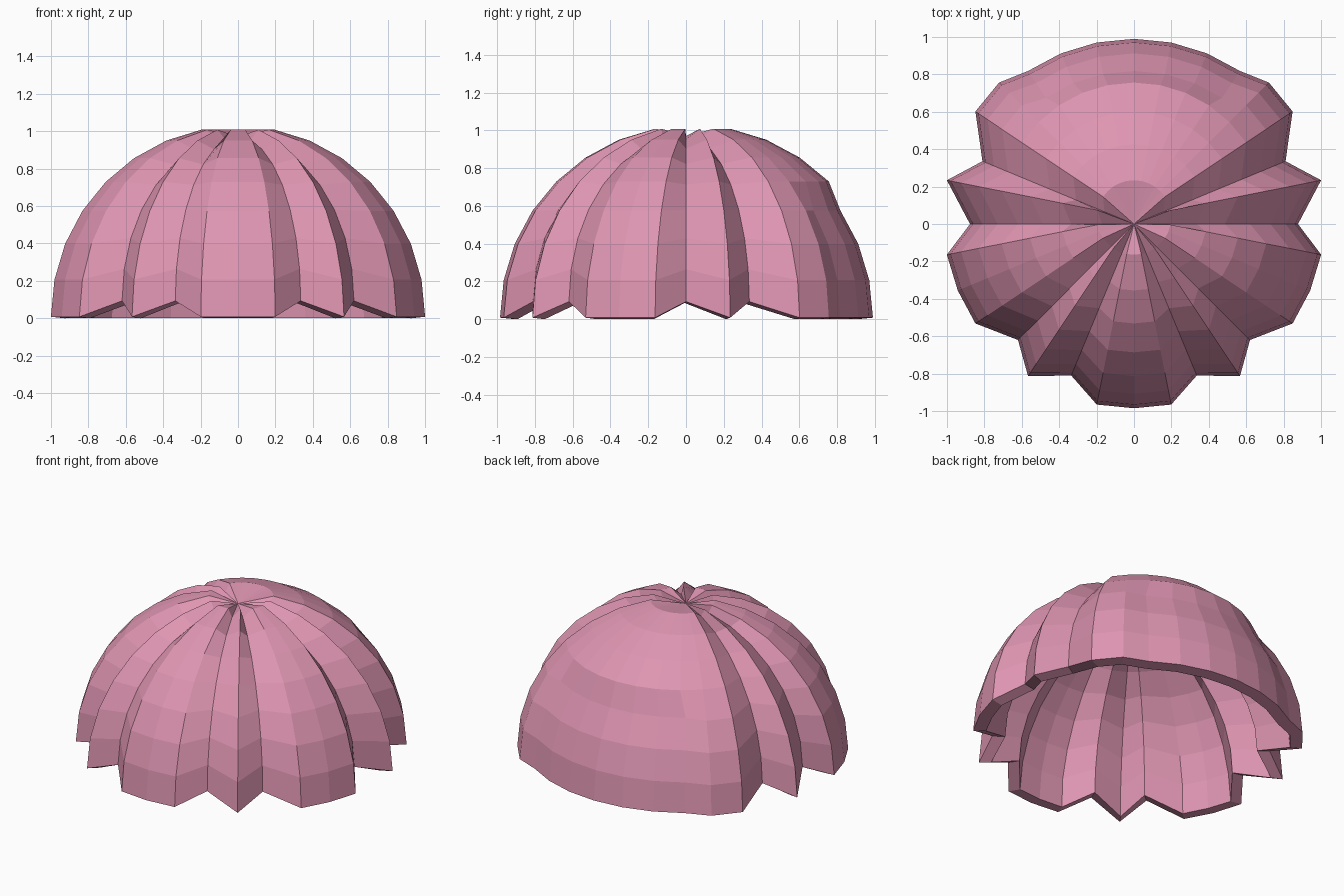
import bpy, bmesh, math

if "Cube" in bpy.data.objects:
    bpy.data.objects.remove(bpy.data.objects["Cube"])

SEG, RINGS = 32, 8
STEP = 2 * math.pi / SEG
VALLEYS = {6, 8, 12, 14}      # folded-in ribs, counted from the back on each side
THICK = 0.08


def rib_point(i, k):
    """Point on rib i (0 = back) at ring k (0 = rim)."""
    side = min(i, SEG - i)
    a, e = i * STEP, k * math.pi / 2 / RINGS
    if side in VALLEYS:
        r, cy, cz = 0.877, 0.0, 0.085
    else:
        r, cy, cz = 1.02, 0.035, 0.0
        if side <= 3 and k <= 3:      # lower back is tucked in
            cy -= 0.065
    return (r * math.cos(e) * math.sin(a),
            cy + r * math.cos(e) * math.cos(a),
            cz + r * math.sin(e) + 0.008)


# Pleated dome shell
bm = bmesh.new()
grid = [[bm.verts.new(rib_point(i, k)) for i in range(SEG)] for k in range(RINGS)]
apex = bm.verts.new((0, 0, 0.97))
for i in range(SEG):
    j = (i + 1) % SEG
    for k in range(RINGS - 1):
        bm.faces.new((grid[k][j], grid[k][i], grid[k + 1][i], grid[k + 1][j]))
    bm.faces.new((grid[-1][j], grid[-1][i], apex))

mesh = bpy.data.meshes.new("pleated_dome")
bm.to_mesh(mesh)
bm.free()
dome = bpy.data.objects.new("pleated_dome", mesh)
bpy.context.collection.objects.link(dome)

# Wall thickness, grown inward
shell = dome.modifiers.new("shell", 'SOLIDIFY')
shell.thickness = THICK
shell.offset = -1

# Pink colour
pink = bpy.data.materials.new("pink")
pink.diffuse_color = (0.73, 0.30, 0.44, 1)
pink.use_nodes = True
pink.node_tree.nodes["Principled BSDF"].inputs["Base Color"].default_value = pink.diffuse_color
mesh.materials.append(pink)
